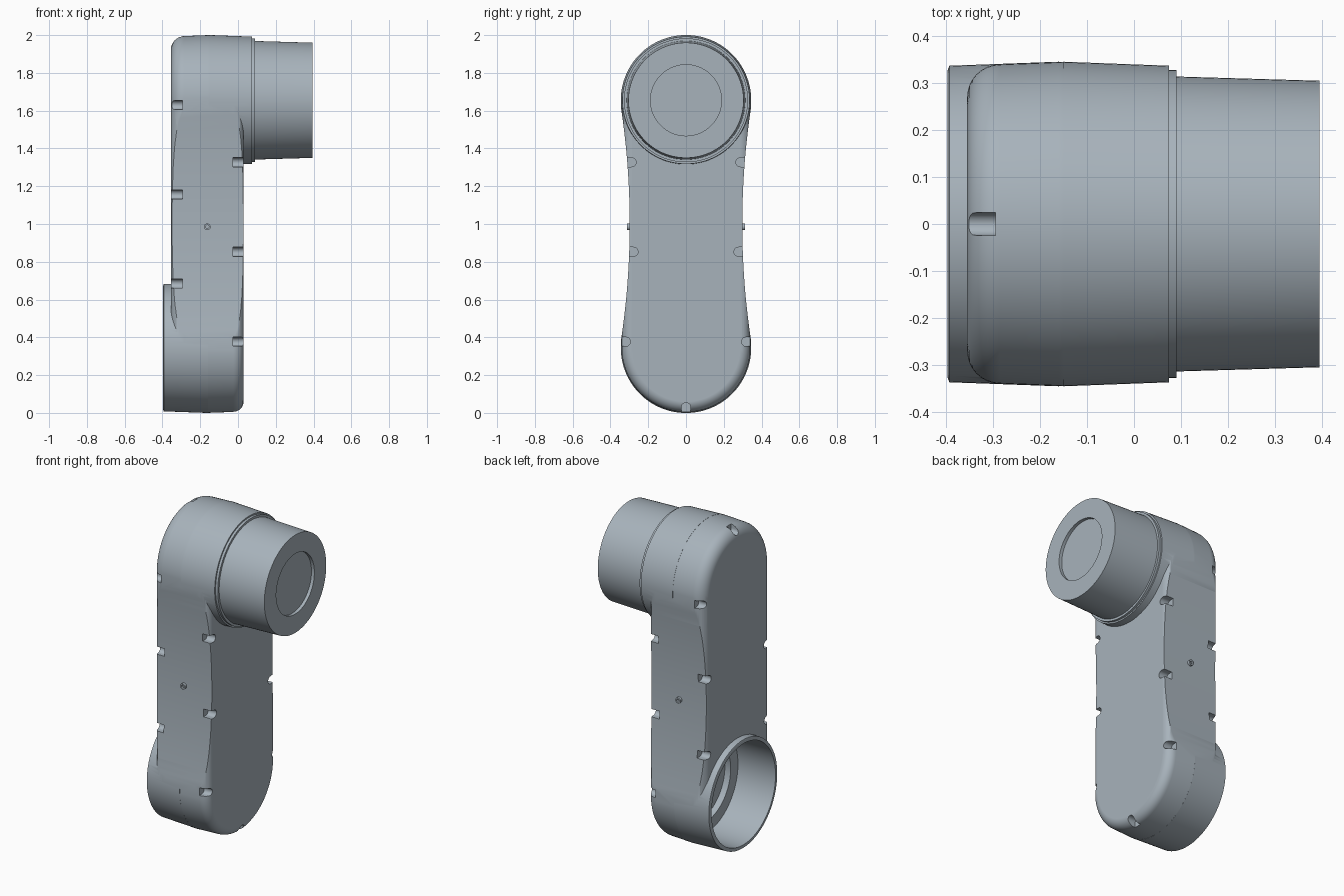
import bpy, bmesh
from math import pi, sin, cos

if "Cube" in bpy.data.objects:
    bpy.data.objects.remove(bpy.data.objects["Cube"], do_unlink=True)

LOW, HIGH, R = 0.345, 1.655, 0.345   # joint heights and housing radius
SEG = 96

grey = bpy.data.materials.new("blue_grey")
grey.use_nodes = True
colour = (0.39, 0.45, 0.50, 1)
grey.diffuse_color = colour
grey.node_tree.nodes["Principled BSDF"].inputs["Base Color"].default_value = colour


def finish(bm, name):
    bmesh.ops.recalc_face_normals(bm, faces=bm.faces)
    mesh = bpy.data.meshes.new(name)
    bm.to_mesh(mesh)
    bm.free()
    mesh.materials.append(grey)
    ob = bpy.data.objects.new(name, mesh)
    bpy.context.collection.objects.link(ob)
    return ob


def add_loft(bm, rings):
    """Skin a list of point rings and cap both ends."""
    rows = [[bm.verts.new(p) for p in ring] for ring in rings]
    n = len(rows[0])
    for a, b in zip(rows, rows[1:]):
        for i in range(n):
            j = (i + 1) % n
            bm.faces.new((a[i], a[j], b[j], b[i]))
    bm.faces.new(rows[0])
    bm.faces.new(rows[-1])


def outline(x, r, low, high, seg):
    ring = []
    for i in range(seg):
        a = (i + 0.5) * 2 * pi / seg
        ring.append((x, r * cos(a), r * sin(a) + (high if a < pi else low)))
    return ring


def loft(name, profile, low, high, seg=SEG):
    bm = bmesh.new()
    add_loft(bm, [outline(x, r, low, high, seg) for x, r in profile])
    return finish(bm, name)


def prism(bm, pts, x0, x1):
    add_loft(bm, [[(x, y, z) for y, z in pts] for x in (x0, x1)])


def boolean(target, tool, operation):
    mod = target.modifiers.new("cut", "BOOLEAN")
    mod.operation, mod.solver, mod.object = operation, "EXACT", tool
    bpy.context.view_layer.objects.active = target
    bpy.ops.object.modifier_apply(modifier=mod.name)
    bpy.data.objects.remove(tool, do_unlink=True)


def smooth(ob):
    bpy.ops.object.select_all(action="DESELECT")
    ob.select_set(True)
    bpy.context.view_layer.objects.active = ob
    bpy.ops.object.shade_smooth_by_angle(angle=pi / 6)
    mod = ob.modifiers.new("clean_shading", "WEIGHTED_NORMAL")
    mod.keep_sharp = True


# Rounded link body, with filleted rims on both faces
steps = [i / 8 * pi / 2 for i in range(9)]
left = [(-0.355 + 0.07 * (1 - cos(a)), R - 0.075 + 0.07 * sin(a)) for a in steps]
right = [(0.03 - 0.055 * (1 - cos(a)), R - 0.06 + 0.055 * sin(a)) for a in reversed(steps)]
body = loft("arm_housing", left + [(-0.16, R)] + right, LOW, HIGH)

# Concave waist on both sides
bm = bmesh.new()
for side in (-1, 1):
    curve = []
    for i in range(41):
        t = i / 20 - 1
        curve.append((side * (0.298 + 0.053 * t * t), 1 + 0.66 * t))
    prism(bm, curve + [(side * 0.5, 1.66), (side * 0.5, 0.34)], -0.5, 0.2)
boolean(body, finish(bm, "waist_cutter"), "DIFFERENCE")

# Upper collar and lower socket sleeve
collar = [(-0.15, R + 0.0005), (0.075, 0.337), (0.075, 0.328), (0.09, 0.328)]
boolean(body, loft("collar", collar, HIGH, HIGH), "UNION")
sleeve = [(-0.397, 0.326), (-0.393, 0.337), (-0.16, R + 0.0005)]
boolean(body, loft("sleeve", sleeve, LOW, LOW), "UNION")

# Stepped hollow inside the sleeve
hollow = [(-0.5, 0.316), (-0.14, 0.312), (-0.14, 0.24), (-0.10, 0.24)]
boolean(body, loft("socket_cutter", hollow, LOW, LOW), "DIFFERENCE")


# U-shaped screw notches along both rims
def notch(bm, y, z, dy, dz, x0, x1, r=0.024):
    shape = [(-r * sin(a), r * cos(a)) for a in [i * pi / 10 for i in range(11)]]
    shape += [(0.1, -r), (0.1, r)]
    prism(bm, [(y + u * dy - v * dz, z + u * dz + v * dy) for u, v in shape], x0, x1)


bm = bmesh.new()
back_rim, front_rim = (-0.39, -0.295), (-0.027, 0.06)
for side in (-1, 1):
    for y, z in ((0.32, 1.63), (0.283, 1.157), (0.287, 0.685)):
        notch(bm, side * y, z, side, 0, *back_rim)
    for y, z in ((0.288, 1.327), (0.278, 0.853), (0.318, 0.377)):
        notch(bm, side * y, z, side, 0, *front_rim)
notch(bm, 0, 1.97, 0, 1, *back_rim)
notch(bm, 0, 0.03, 0, -1, *front_rim)
boolean(body, finish(bm, "notch_cutter"), "DIFFERENCE")
smooth(body)

# Tapered output drum with a shallow round recess in its end
drum = [(0.05, 0.315), (0.09, 0.314), (0.395, 0.305), (0.395, 0.188), (0.375, 0.188)]
smooth(loft("output_drum", drum, HIGH, HIGH))

# Small hollow pins on the waist
for side, name in ((-1, "front_pin"), (1, "rear_pin")):
    pin = loft(name, [(0, 0.018), (0.024, 0.018), (0.024, 0.009), (0.012, 0.009)], 0, 0, 24)
    pin.rotation_euler.z = side * pi / 2
    pin.location = (-0.163, side * 0.289, 0.985)
    smooth(pin)
